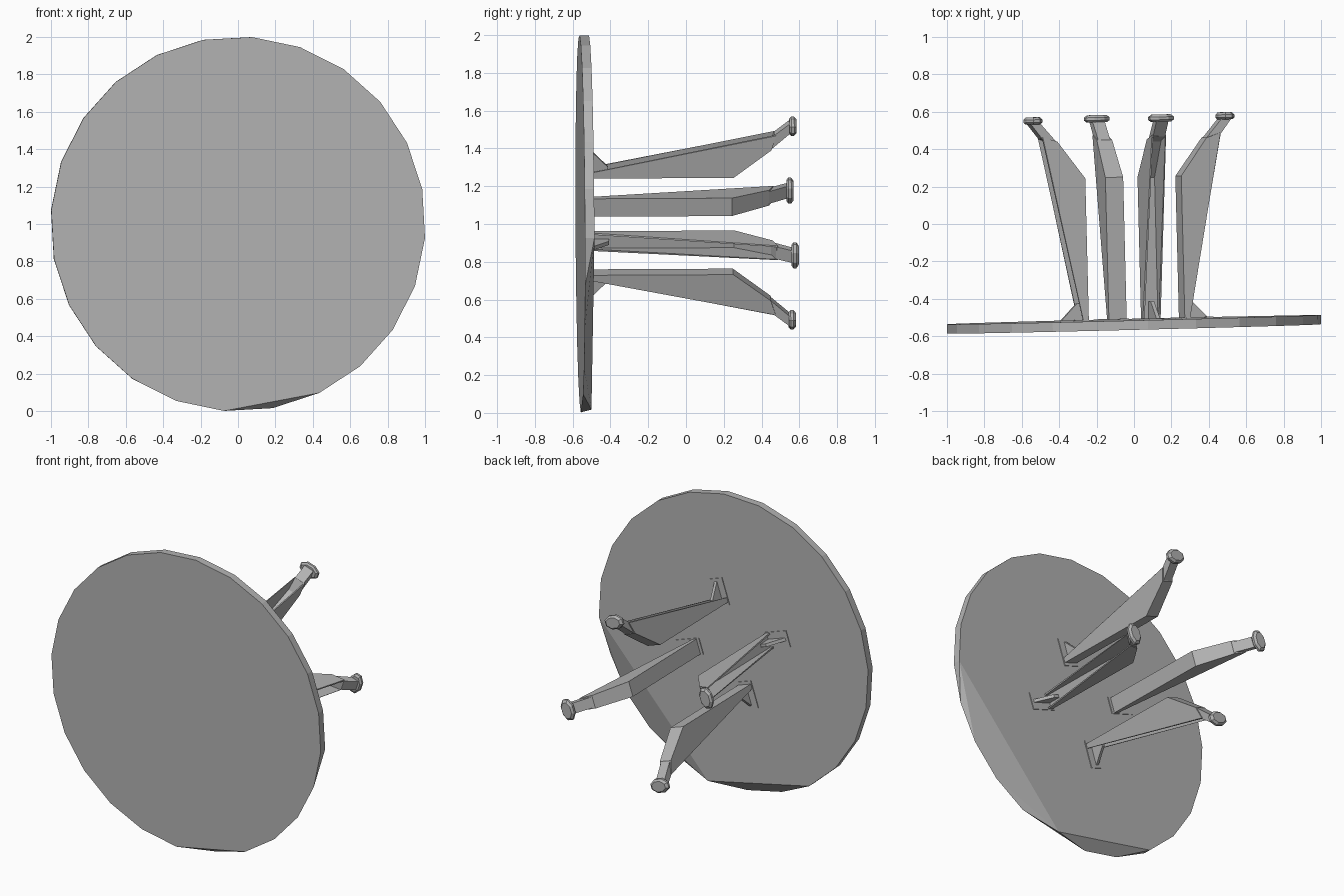
import bpy, bmesh
from math import sin, cos, radians
from mathutils import Vector

cube = bpy.data.objects.get("Cube")
if cube:
    bpy.data.objects.remove(cube, do_unlink=True)

grey = bpy.data.materials.new("plain_grey")
grey.use_nodes = True
GREY = (0.45, 0.45, 0.45, 1)
grey.diffuse_color = GREY
grey.node_tree.nodes["Principled BSDF"].inputs["Base Color"].default_value = GREY


def place(r, t, w, angle):
    """Radial, tangential and axial position on the slightly turned table."""
    a = radians(angle)
    x, z = r * cos(a) - t * sin(a), r * sin(a) + t * cos(a)
    return Vector((x - 0.025 * w, -0.535 + w + 0.025 * x - 0.005 * z, 1 + z + 0.005 * w))


def finish(name, bm):
    bmesh.ops.recalc_face_normals(bm, faces=bm.faces)
    mesh = bpy.data.meshes.new(name)
    bm.to_mesh(mesh)
    bm.free()
    mesh.materials.append(grey)
    obj = bpy.data.objects.new(name, mesh)
    bpy.context.collection.objects.link(obj)
    return obj


def prism(name, profile, half, angle):
    """Extrude a radial/axial profile sideways by half each way."""
    bm = bmesh.new()
    sides = [[bm.verts.new(place(r, t, w, angle)) for r, w in profile] for t in (-half, half)]
    bm.faces.new(sides[0])
    bm.faces.new(sides[1])
    for i in range(len(profile)):
        j = i - 1
        bm.faces.new((sides[0][i], sides[0][j], sides[1][j], sides[1][i]))
    return finish(name, bm)


# Round top with a chipped lower rim
SIDES, THICK = 24, 0.025
bm = bmesh.new()
for w, skipped in ((-THICK, {11}), (THICK, {7, 8, 9, 10, 12, 13})):
    for i in range(SIDES):
        if i not in skipped:
            bm.verts.new(place(1, 0, w, 85.7 - 15 * i))
bmesh.ops.convex_hull(bm, input=bm.verts)
bmesh.ops.dissolve_limit(bm, angle_limit=radians(0.5), verts=bm.verts, edges=bm.edges)
finish("table_top", bm)


def channel(name, angle):
    """Bent sheet leg, open on its outer side."""
    web = [(0.27, THICK, 0.05), (0.27, 0.785, 0.05), (0.42, 0.985, 0.043)]
    lip = [(0.50, 1.01, 0.04), (0.30, THICK, 0.05)]
    bm = bmesh.new()
    rows = [[bm.verts.new(place(r, s * t, w, angle)) for r, w, t in web + lip] for s in (-1, 1)]
    a, b = rows
    for i in (0, 1, 2):
        bm.faces.new((a[i], a[i + 1], b[i + 1], b[i]))
    bm.faces.new(a)
    bm.faces.new(b)
    obj = finish(name, bm)
    # Keep the sheet thickness inside the channel
    obj.data.update()
    inward = obj.data.polygons[0].normal.dot(place(1, 0, 0, angle) - place(0, 0, 0, angle)) > 0
    sheet = obj.modifiers.new("sheet", "SOLIDIFY")
    sheet.thickness = 0.01
    sheet.offset = 1 if inward else -1


def foot(name, angle):
    """Oval pad with a bevelled rim."""
    bm = bmesh.new()
    for w, k in ((1.08, 0.8), (1.09, 1), (1.105, 1), (1.118, 0.75)):
        for i in range(8):
            a = radians(45 * i + 22.5)
            bm.verts.new(place(0.54 + 0.048 * k * cos(a), 0.072 * k * sin(a), w, angle))
    bmesh.ops.convex_hull(bm, input=bm.verts)
    finish(name, bm)


# Four legs around the middle
for n, side in enumerate(("upper", "right", "lower", "left")):
    angle = 71.5 + 90 * n
    channel(side + "_leg", angle)
    prism(side + "_neck", [(0.41, 0.97), (0.50, 1.0), (0.57, 1.09), (0.515, 1.09)], 0.034, angle)
    foot(side + "_foot", angle)
    prism(side + "_plate", [(0.25, 0.02), (0.43, 0.02), (0.43, 0.03), (0.25, 0.03)], 0.055, angle)
    prism(side + "_gusset", [(0.28, 0.02), (0.42, 0.02), (0.32, 0.12), (0.28, 0.12)], 0.01, angle)
